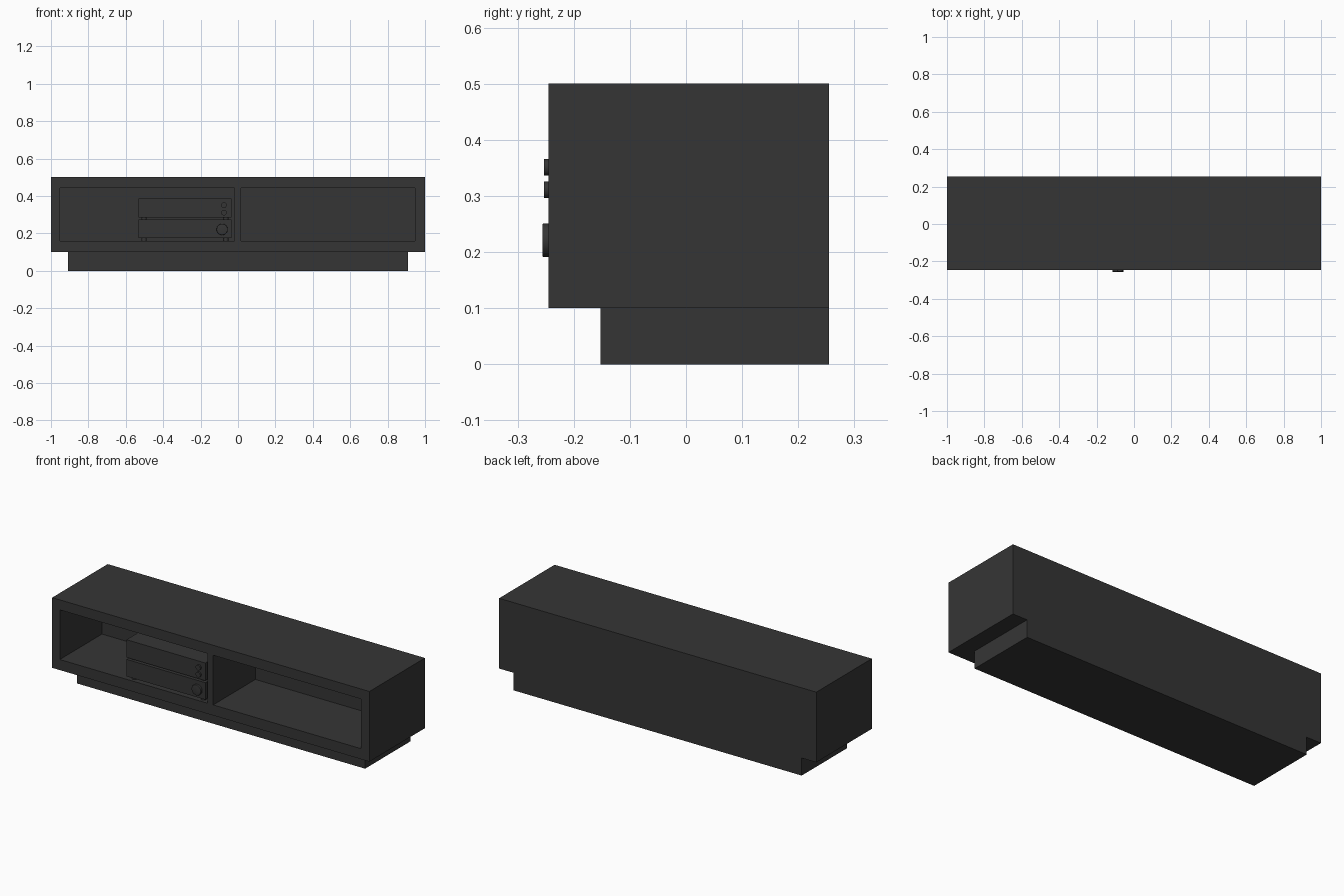
import bpy, bmesh, math
from mathutils import Matrix, Vector

if "Cube" in bpy.data.objects:
    bpy.data.objects.remove(bpy.data.objects["Cube"])

mat = bpy.data.materials.new("charcoal")
mat.diffuse_color = (0.036, 0.036, 0.036, 1)
mat.use_nodes = True
mat.node_tree.nodes["Principled BSDF"].inputs["Base Color"].default_value = mat.diffuse_color


def finish(name, bm):
    bmesh.ops.recalc_face_normals(bm, faces=bm.faces[:])
    me = bpy.data.meshes.new(name)
    bm.to_mesh(me)
    bm.free()
    me.materials.append(mat)
    ob = bpy.data.objects.new(name, me)
    bpy.context.collection.objects.link(ob)
    return ob


def box(name, x0, x1, y0, y1, z0, z1):
    bm = bmesh.new()
    m = Matrix.Translation(((x0 + x1) / 2, (y0 + y1) / 2, (z0 + z1) / 2)) \
        @ Matrix.Diagonal((x1 - x0, y1 - y0, z1 - z0, 1))
    bmesh.ops.create_cube(bm, size=1, matrix=m)
    return finish(name, bm)


def cylinder(name, centre, r, depth, along_y=False, bevel=0):
    bm = bmesh.new()
    rot = Matrix.Rotation(math.pi / 2, 4, 'X') if along_y else Matrix()
    bmesh.ops.create_cone(bm, cap_ends=True, segments=32, radius1=r, radius2=r,
                          depth=depth, matrix=Matrix.Translation(centre) @ rot)
    if bevel:
        rim = [e for e in bm.edges if all(v.co.y < centre[1] for v in e.verts)]
        bmesh.ops.bevel(bm, geom=rim, offset=bevel, segments=3, profile=0.5,
                        affect='EDGES')
    ob = finish(name, bm)
    bpy.context.view_layer.objects.active = ob
    ob.select_set(True)
    bpy.ops.object.shade_smooth_by_angle(angle=math.radians(35))
    ob.select_set(False)
    return ob


FRONT, BACK, POCKET = -0.245, 0.255, 0.38

# Cabinet: front grid, two cells pushed in as open shelves, outline extruded back
xs = [-1, -0.952, -0.02, 0.015, 0.947, 1]
zs = [0.1, 0.16, 0.443, 0.5]
bm = bmesh.new()
grid = [[bm.verts.new((x, FRONT, z)) for z in zs] for x in xs]
cells = {}
for i in range(len(xs) - 1):
    for j in range(len(zs) - 1):
        cells[i, j] = bm.faces.new((grid[i][j], grid[i + 1][j],
                                    grid[i + 1][j + 1], grid[i][j + 1]))
outline = [e for e in bm.edges if e.is_boundary]
res = bmesh.ops.extrude_edge_only(bm, edges=outline)["geom"]
for v in [g for g in res if isinstance(g, bmesh.types.BMVert)]:
    v.co.y = BACK
bmesh.ops.holes_fill(bm, edges=[g for g in res if isinstance(g, bmesh.types.BMEdge)])
for key in ((1, 1), (3, 1)):
    ext = bmesh.ops.extrude_face_region(bm, geom=[cells[key]])["geom"]
    bmesh.ops.translate(bm, vec=Vector((0, POCKET, 0)),
                        verts=[g for g in ext if isinstance(g, bmesh.types.BMVert)])
    if cells[key].is_valid:
        bmesh.ops.delete(bm, geom=[cells[key]], context='FACES_ONLY')
finish("cabinet", bm)

# Recessed plinth
box("plinth", -0.908, 0.908, -0.152, BACK, 0, 0.1)

# Two stacked audio units on small round feet
X0, X1, Y0, Y1 = -0.532, -0.035, -0.244, 0.06
for name, floor, z0, z1 in (("lower_unit", 0.16, 0.176, 0.273),
                            ("upper_unit", 0.273, 0.284, 0.385)):
    box(name, X0, X1, Y0, Y1, z0, z1)
    for x in (X0 + 0.03, X1 - 0.03):
        for y in (Y0 + 0.03, Y1 - 0.03):
            cylinder(name + "_foot", (x, y, (floor + z0) / 2), 0.014, z0 - floor)

# Control knobs
cylinder("volume_knob", (-0.085, -0.2495, 0.221), 0.03, 0.013, True, 0.003)
for z in (0.311, 0.351):
    cylinder("small_knob", (-0.075, -0.2485, z), 0.015, 0.01, True)
